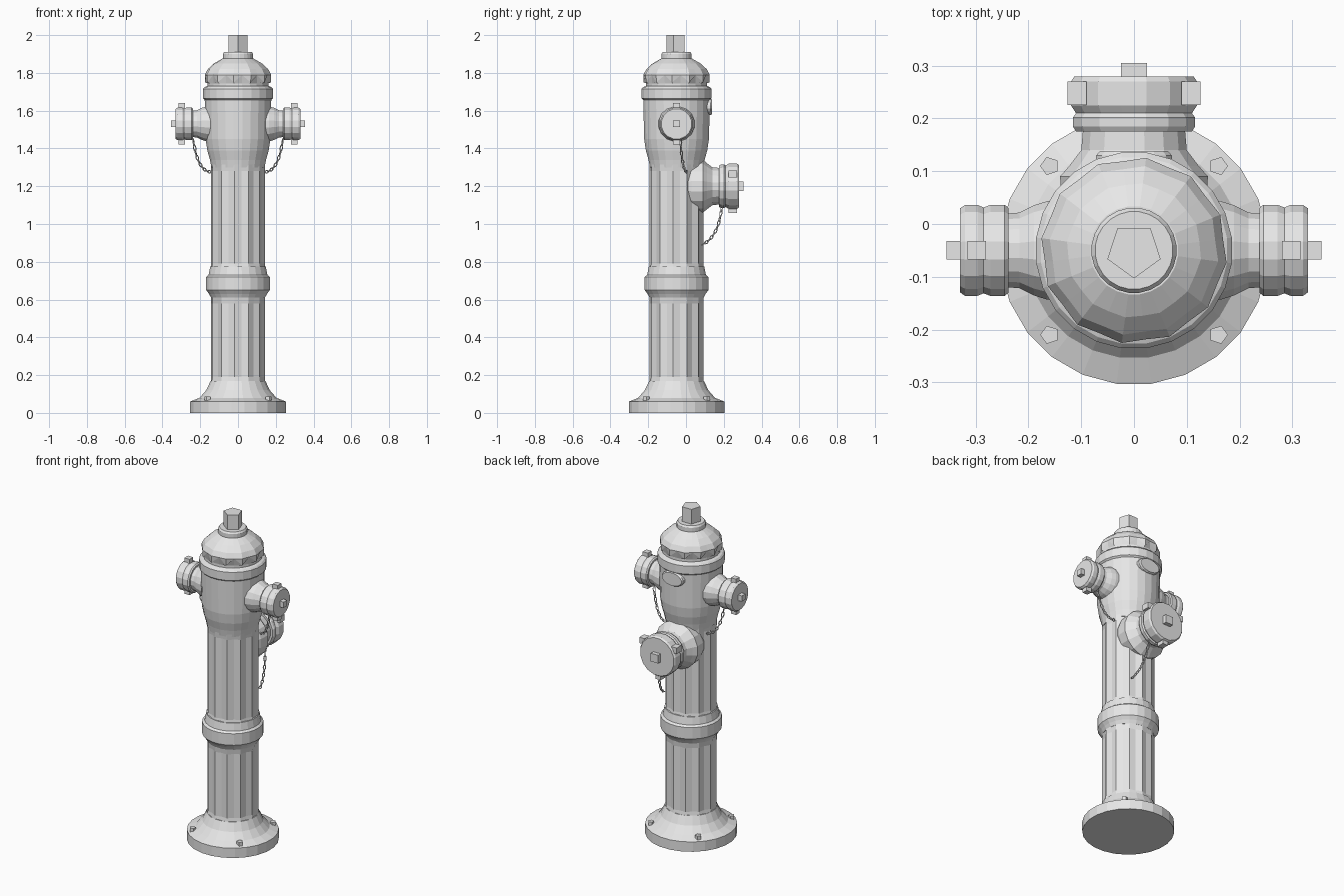
import bpy, bmesh
from math import radians, cos, sin
from mathutils import Matrix, Vector

if "Cube" in bpy.data.objects:
    bpy.data.objects.remove(bpy.data.objects["Cube"], do_unlink=True)

GREY = (0.8, 0.8, 0.8, 1.0)
mat = bpy.data.materials.new("light grey")
mat.use_nodes = True
mat.diffuse_color = GREY
mat.node_tree.nodes["Principled BSDF"].inputs["Base Color"].default_value = GREY

AXIS = Vector((0, -0.05, 0))  # centre line of the barrel


def finish(bm, name):
    bmesh.ops.recalc_face_normals(bm, faces=bm.faces)
    mesh = bpy.data.meshes.new(name)
    bm.to_mesh(mesh)
    bm.free()
    mesh.materials.append(mat)
    obj = bpy.data.objects.new(name, mesh)
    bpy.context.collection.objects.link(obj)
    return obj


def lathe(name, profile, sides=24, phase=262.5, matrix=None):
    """Revolve (radius, height[, groove depth, groove lift]) rows about z."""
    bm = bmesh.new()
    rings = []
    for row in profile:
        r, z, depth, lift = (tuple(row) + (0, 0))[:4]
        ring = []
        for i in range(sides):
            a = radians(phase + 360 * i / sides)
            groove = i % 2
            rad = r - depth * groove
            ring.append(bm.verts.new((rad * cos(a), rad * sin(a), z + lift * groove)))
        rings.append(ring)
    for low, high in zip(rings, rings[1:]):
        for i in range(sides):
            j = (i + 1) % sides
            bm.faces.new((low[i], low[j], high[j], high[i]))
    bm.faces.new(rings[0][::-1])
    bm.faces.new(rings[-1])
    bmesh.ops.transform(bm, matrix=matrix or Matrix.Translation(AXIS), verts=bm.verts)
    return finish(bm, name)


def box(name, centre, size):
    bm = bmesh.new()
    bmesh.ops.create_cube(bm, size=1)
    bmesh.ops.scale(bm, vec=size, verts=bm.verts)
    bmesh.ops.translate(bm, vec=centre, verts=bm.verts)
    return finish(bm, name)


def chain(name, points, links=10):
    """Interlocking oval links along a quadratic curve."""
    a, b, c = map(Vector, points)
    path = [a * (1 - t) ** 2 + b * 2 * t * (1 - t) + c * t * t
            for t in (i / links for i in range(links + 1))]
    bm = bmesh.new()
    for k, (p, q) in enumerate(zip(path, path[1:])):
        step = q - p
        turn = step.to_track_quat('X', 'Z').to_matrix().to_4x4()
        place = Matrix.Translation((p + q) / 2) @ turn @ Matrix.Rotation(radians(90 * (k % 2)), 4, 'X')
        major, minor = 8, 4
        grid = []
        for i in range(major):
            u = radians(360 * i / major)
            ring = []
            for j in range(minor):
                v = radians(360 * j / minor)
                out = 0.003 * cos(v)
                ring.append(bm.verts.new(place @ Vector((
                    (step.length * 0.62 + out) * cos(u), (0.007 + out) * sin(u), 0.003 * sin(v)))))
            grid.append(ring)
        for i in range(major):
            for j in range(minor):
                m, n = (i + 1) % major, (j + 1) % minor
                bm.faces.new((grid[i][j], grid[m][j], grid[m][n], grid[i][n]))
    return finish(bm, name)


# Base flange and its bolts
lathe("base", [(0.255, 0), (0.255, 0.06), (0.205, 0.08), (0.17, 0.12), (0.146, 0.17)])
for sx in (-1, 1):
    for sy in (-1, 1):
        place = Matrix.Translation(AXIS + Vector((0.16 * sx, 0.16 * sy, 0)))
        lathe("base_bolt", [(0.018, 0.05), (0.018, 0.088)], 5, 90 - 90 * sx, place)

# Fluted barrel sections with the joint collar between them
lathe("lower_barrel", [(0.145, 0.16), (0.145, 0.19, 0.011), (0.145, 0.58, 0.011), (0.145, 0.62)])
lathe("joint_collar", [(0.144, 0.61), (0.155, 0.63), (0.17, 0.65), (0.17, 0.72),
                       (0.157, 0.73), (0.148, 0.775)])
lathe("upper_barrel", [(0.145, 0.76), (0.145, 0.79, 0.011), (0.145, 1.28, 0.011), (0.145, 1.33)])

# Smooth head, rim and scalloped bonnet
lathe("head", [(0.142, 1.3), (0.15, 1.34), (0.164, 1.39), (0.173, 1.45), (0.178, 1.67)])
lathe("head_rim", [(0.176, 1.655), (0.187, 1.665), (0.187, 1.715), (0.178, 1.725), (0.165, 1.73)])
lathe("bonnet", [(0.163, 1.725), (0.163, 1.745), (0.176, 1.75, 0.011, 0.038),
                 (0.177, 1.79, 0.007), (0.161, 1.82, 0.006), (0.128, 1.85, 0.003), (0.084, 1.875)])
lathe("bonnet_cap", [(0.081, 1.865), (0.081, 1.9), (0.074, 1.91)])
lathe("operating_nut", [(0.053, 1.9), (0.053, 2.0)], 5, 270)

# Paired side outlets with caps, lugs, nuts and chains
for side, label in ((1, "left"), (-1, "right")):
    out = Matrix.Translation(AXIS + Vector((0, 0, 1.53))) @ Matrix.Rotation(radians(90 * side), 4, 'Y')
    lathe(label + "_outlet", [(0.1, 0.1), (0.095, 0.165), (0.087, 0.19), (0.073, 0.217), (0.071, 0.245)],
          16, 11.25, out)
    lathe(label + "_outlet_cap", [(0.082, 0.238), (0.088, 0.245), (0.088, 0.272), (0.083, 0.285),
                                  (0.088, 0.297), (0.088, 0.32), (0.081, 0.33)], 16, 11.25, out)
    box(label + "_cap_nut", (0.338 * side, -0.05, 1.53), (0.034, 0.035, 0.035))
    for up in (-1, 1):
        box(label + "_cap_lug", (0.298 * side, -0.05, 1.53 + 0.092 * up), (0.035, 0.035, 0.035))
    chain(label + "_chain", [(0.238 * side, -0.03, 1.45), (0.215 * side, -0.02, 1.28),
                             (0.145 * side, 0.005, 1.275)])

# Large rear outlet
rear = Matrix.Translation(AXIS + Vector((0, 0, 1.2))) @ Matrix.Rotation(radians(-90), 4, 'X')
lathe("rear_outlet", [(0.125, 0.05), (0.138, 0.08), (0.143, 0.14), (0.125, 0.16), (0.102, 0.19),
                      (0.098, 0.235)], 16, 11.25, rear)
lathe("rear_outlet_cap", [(0.112, 0.225), (0.118, 0.235), (0.118, 0.252), (0.112, 0.26),
                          (0.122, 0.275), (0.122, 0.32), (0.115, 0.33)], 16, 11.25, rear)
box("rear_cap_nut", (0, 0.285, 1.2), (0.05, 0.04, 0.05))
for x, z in ((-0.108, 1.265), (0.108, 1.265), (0, 1.075)):
    box("rear_cap_lug", (x, 0.248, z), (0.036, 0.045, 0.036))
chain("rear_chain", [(0.05, 0.19, 1.1), (0.065, 0.175, 0.93), (0.088, 0.085, 0.89)], 11)

# Oval plate on the back of the head
plate = (Matrix.Translation((0, 0, 1.62)) @ Matrix.Rotation(radians(-90), 4, 'X')
         @ Matrix.Diagonal((1, 0.6, 1, 1)))
lathe("rear_plate", [(0.073, 0.08), (0.073, 0.13), (0.066, 0.138)], 16, 11.25, plate)
